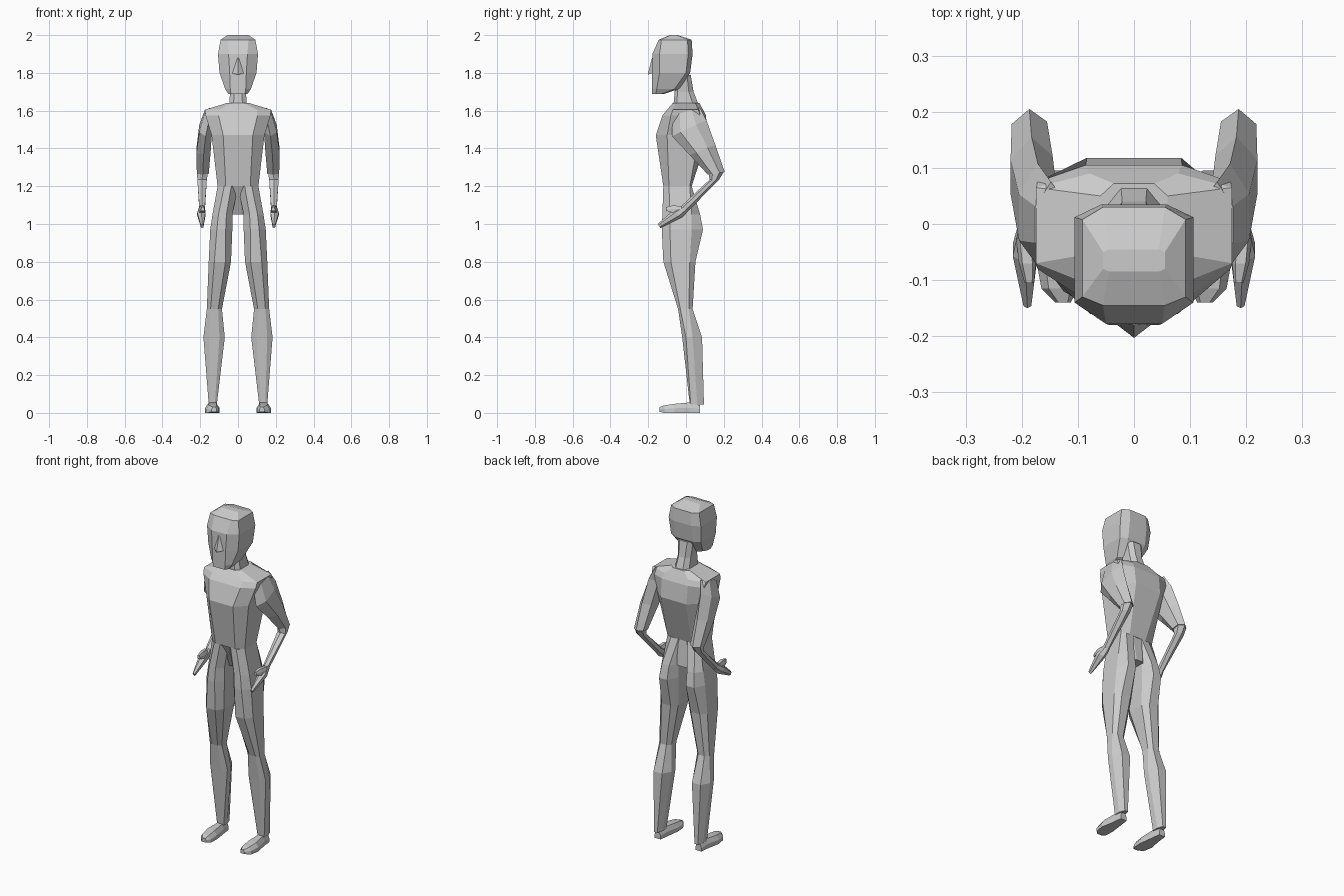
import bpy, bmesh

gray = bpy.data.materials.new("plain_gray")
gray.diffuse_color = (0.6, 0.6, 0.6, 1)


def loft(name, rings, mirror=False):
    """Skin a list of equal-length point rings and cap both ends."""
    bm = bmesh.new()
    loops = [[bm.verts.new(p) for p in ring] for ring in rings]
    n = len(loops[0])
    for a, b in zip(loops, loops[1:]):
        for i in range(n):
            j = (i + 1) % n
            bm.faces.new((a[i], a[j], b[j], b[i]))
    bm.faces.new(loops[0][::-1])
    bm.faces.new(loops[-1])
    bmesh.ops.recalc_face_normals(bm, faces=bm.faces)
    mesh = bpy.data.meshes.new(name)
    bm.to_mesh(mesh)
    bm.free()
    mesh.materials.append(gray)
    obj = bpy.data.objects.new(name, mesh)
    bpy.context.collection.objects.link(obj)
    if mirror:
        obj.modifiers.new("mirror", "MIRROR")
    return obj


def octagon(z, x0, x1, front, side_front, side_back, back, kf=0.5, kb=0.5):
    """Level eight-sided section; kf and kb set front and back panel widths."""
    c, h = (x0 + x1) / 2, (x1 - x0) / 2
    return [(c - h * kf, front, z), (c + h * kf, front, z),
            (x1, side_front, z), (x1, side_back, z),
            (c + h * kb, back, z), (c - h * kb, back, z),
            (x0, side_back, z), (x0, side_front, z)]


def centred(z, w, *rest):
    return octagon(z, -w, w, *rest)


def limb(front, back, x0, x1):
    """Tilted six-sided section between a front and a back (y, z) point."""
    m = (x0 + x1) / 2
    pts = [(m, 0), (x1, 0.25), (x1, 0.7), (m, 1), (x0, 0.75), (x0, 0.25)]
    return [(x, front[0] + (back[0] - front[0]) * t,
             front[1] + (back[1] - front[1]) * t) for x, t in pts]


def box_ring(y, x0, x1, z0, z1):
    """Upright section with narrowed top corners."""
    c = (x1 - x0) * 0.2
    m = z0 + (z1 - z0) * 0.5
    return [(x0, y, z0), (x1, y, z0), (x1, y, m),
            (x1 - c, y, z1), (x0 + c, y, z1), (x0, y, m)]


# Torso from waist to shoulders
loft("torso", [
    centred(1.20, 0.108, -0.12, -0.09, 0.02, 0.03, 0.6, 0.5),
    centred(1.47, 0.140, -0.16, -0.10, 0.07, 0.118, 0.56, 0.6),
    centred(1.575, 0.172, -0.125, -0.08, 0.075, 0.105, 0.6, 0.5),
    centred(1.605, 0.175, -0.10, -0.07, 0.065, 0.09, 0.57, 0.45),
    centred(1.64, 0.060, -0.07, -0.05, 0.05, 0.072, 0.6, 0.6)])

# Pelvis set back between the thighs
loft("pelvis", [
    centred(1.20, 0.06, -0.115, -0.09, 0.02, 0.028),
    centred(1.05, 0.035, -0.045, -0.04, 0.035, 0.045)])

# Neck
loft("neck", [
    centred(1.61, 0.048, -0.068, -0.05, 0.045, 0.075),
    centred(1.70, 0.042, -0.06, -0.045, 0.015, 0.04),
    centred(1.79, 0.050, -0.05, -0.04, 0.005, 0.025)])

# Head
loft("head", [
    centred(1.688, 0.050, -0.18, -0.16, -0.13, -0.12, 0.75, 0.6),
    centred(1.715, 0.068, -0.18, -0.155, -0.06, -0.035, 0.6, 0.6),
    centred(1.80, 0.098, -0.18, -0.14, 0.0, 0.022, 0.45, 0.6),
    centred(1.90, 0.106, -0.178, -0.14, 0.012, 0.035, 0.47, 0.55),
    centred(1.975, 0.092, -0.145, -0.13, 0.008, 0.03, 0.6, 0.6),
    centred(2.0, 0.055, -0.085, -0.08, -0.05, -0.045, 0.8, 0.8)])

# Nose wedge
loft("nose", [
    [(-0.006, -0.177, 1.88), (0.006, -0.177, 1.88), (0, -0.180, 1.88)],
    [(-0.035, -0.176, 1.80), (0.035, -0.176, 1.80), (0, -0.203, 1.79)]])

# Legs
loft("legs", [
    octagon(1.20, 0.0, 0.108, -0.12, -0.09, 0.02, 0.03, 0.35, 0.45),
    octagon(1.05, 0.03, 0.135, -0.125, -0.085, 0.03, 0.075, 0.4, 0.45),
    octagon(0.97, 0.03, 0.147, -0.128, -0.085, 0.03, 0.09, 0.4, 0.45),
    octagon(0.80, 0.037, 0.155, -0.12, -0.08, 0.02, 0.05),
    octagon(0.55, 0.085, 0.165, -0.042, -0.03, 0.015, 0.035),
    octagon(0.40, 0.070, 0.183, -0.02, 0.0, 0.035, 0.085),
    octagon(0.045, 0.112, 0.155, 0.02, 0.025, 0.06, 0.095)], True)

# Feet, heel to toe
loft("feet", [
    box_ring(0.075, 0.115, 0.155, 0.0, 0.04),
    box_ring(0.02, 0.108, 0.16, 0.0, 0.055),
    box_ring(-0.06, 0.097, 0.175, 0.0, 0.048),
    box_ring(-0.115, 0.10, 0.165, 0.0, 0.04),
    box_ring(-0.14, 0.113, 0.14, 0.006, 0.03)], True)

# Upper arms, from shoulder to elbow
loft("upper_arms", [
    limb((-0.07, 1.575), (0.075, 1.615), 0.12, 0.176),
    limb((-0.075, 1.465), (0.108, 1.55), 0.138, 0.205),
    limb((0.02, 1.365), (0.155, 1.42), 0.145, 0.22),
    limb((0.115, 1.262), (0.205, 1.275), 0.155, 0.218)], True)

# Forearms and hands
loft("forearms", [
    limb((0.12, 1.265), (0.20, 1.275), 0.16, 0.217),
    limb((0.125, 1.235), (0.175, 1.235), 0.165, 0.215),
    limb((-0.02, 1.10), (0.008, 1.065), 0.175, 0.205)], True)
loft("hands", [
    limb((-0.015, 1.10), (0.012, 1.068), 0.175, 0.205),
    limb((-0.07, 1.07), (-0.02, 1.035), 0.172, 0.216),
    limb((-0.15, 1.0), (-0.135, 0.978), 0.183, 0.197)], True)
loft("thumbs", [
    box_ring(-0.025, 0.178, 0.21, 1.06, 1.095),
    box_ring(-0.07, 0.175, 0.205, 1.06, 1.098),
    box_ring(-0.105, 0.178, 0.195, 1.07, 1.09)], True)
